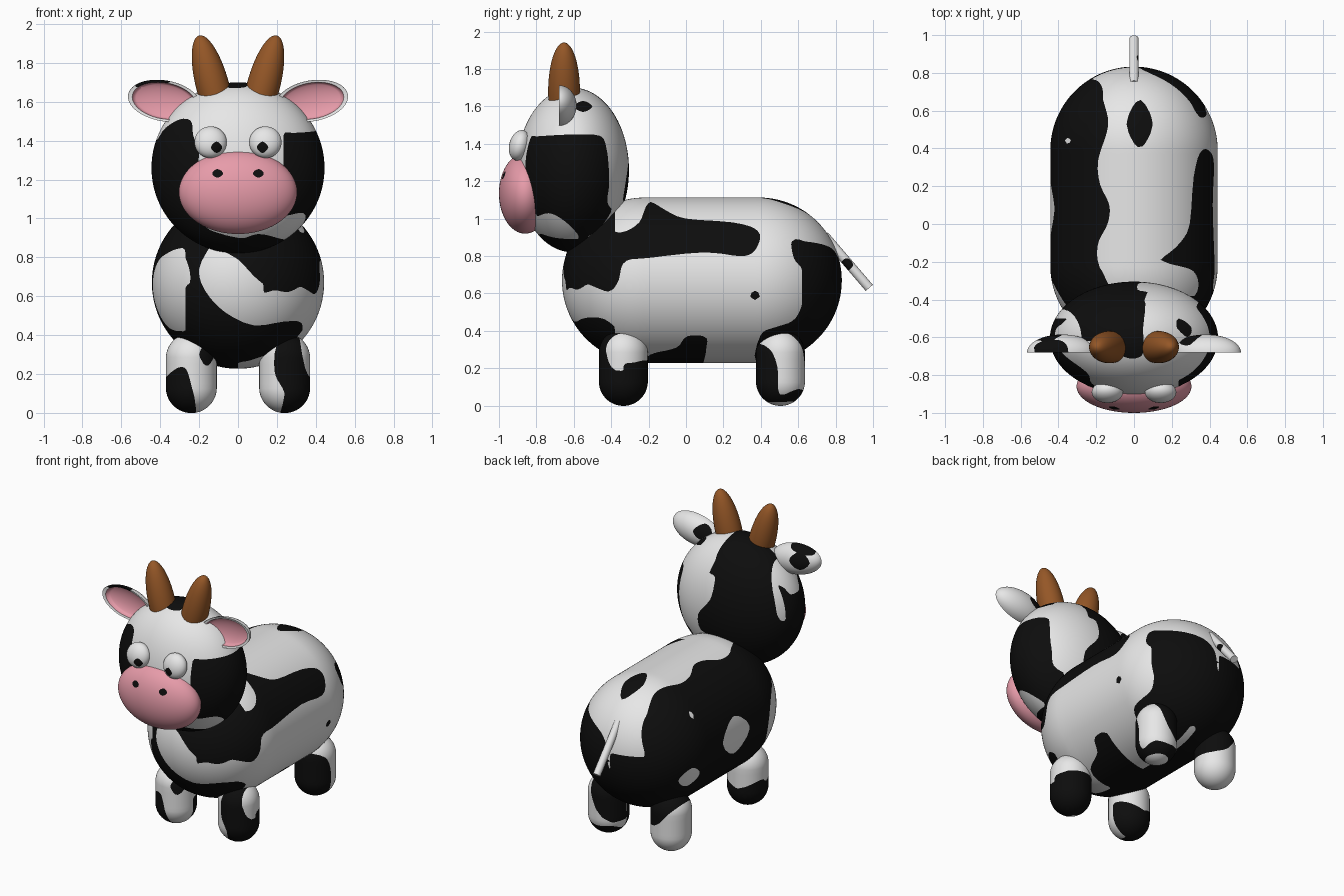
import bpy, bmesh, math
from mathutils import Matrix, Vector

if "Cube" in bpy.data.objects:
    bpy.data.objects.remove(bpy.data.objects["Cube"])


def material(name, rgb):
    m = bpy.data.materials.new(name)
    m.diffuse_color = (*rgb, 1)
    m.use_nodes = True
    m.node_tree.nodes["Principled BSDF"].inputs["Base Color"].default_value = m.diffuse_color
    return m


WHITE = material("white hide", (0.8, 0.8, 0.8))
BLACK = material("black", (0.004, 0.004, 0.004))
PINK = material("pink skin", (0.80, 0.33, 0.40))
HORN = material("brown horn", (0.30, 0.095, 0.02))

# view: the two drawing axes, the masking axis and the side that is painted
VIEWS = {"R": (1, 2, 0, 1), "L": (1, 2, 0, -1), "F": (0, 2, 1, -1),
         "B": (0, 2, 1, 1), "T": (0, 1, 2, 1)}


def rounded(pts, sub=3):
    """Closed Catmull-Rom curve through the points, as a list of segments."""
    out, n = [], len(pts)
    for i in range(n):
        a, b, c, d = (Vector(pts[(i + k) % n]) for k in (-1, 0, 1, 2))
        for s in range(sub):
            t = s / sub
            out.append(0.5 * (2 * b + (c - a) * t + (2 * a - 5 * b + 4 * c - d) * t * t
                              + (3 * b - a - 3 * c + d) * t ** 3))
    return [(p.x, p.y, q.x, q.y) for p, q in zip(out, out[1:] + out[:1])]


def oval(u, v, ru, rv):
    return [(u - ru, v), (u, v + rv), (u + ru, v), (u, v - rv)]


def signed_distance(segs, box, u, v):
    if not (box[0] < u < box[1] and box[2] < v < box[3]):
        return -0.05
    best, inside = 9, False
    for a, b, c, e in segs:
        dx, dy = c - a, e - b
        t = max(0, min(1, ((u - a) * dx + (v - b) * dy) / (dx * dx + dy * dy)))
        best = min(best, (u - a - t * dx) ** 2 + (v - b - t * dy) ** 2)
        if (b > v) != (e > v) and u < a + (v - b) * dx / dy:
            inside = not inside
    return math.sqrt(best) if inside else -math.sqrt(best)


def paint(bm, patches):
    """Cut the outlines of the patches into the mesh and blacken their inside."""
    ready = []
    for view, limit, pts, *ink in patches:
        s = rounded(pts)
        us, vs = [q[0] for q in s], [q[1] for q in s]
        box = (min(us) - .05, max(us) + .05, min(vs) - .05, max(vs) + .05)
        ready.append((VIEWS[view], limit, s, box, not ink))

    def field(p):
        val = -0.05
        for (i, j, k, side), limit, s, box, black in ready:
            g = side * (p[k] - limit)
            if g > -0.05:
                g = min(g, signed_distance(s, box, p[i], p[j]))
            val = max(val, g) if black else min(val, -g)
        return val if abs(val) > 1e-5 else 1e-5

    vals = {v: field(v.co) for v in bm.verts}
    cuts = []
    for e in list(bm.edges):
        a, b = e.verts
        fa, fb = vals[a], vals[b]
        if fa * fb < 0:
            t = max(.02, min(.98, fa / (fa - fb)))
            cuts.append(bmesh.utils.edge_split(e, a, t)[1])
    if cuts:
        bmesh.ops.connect_verts(bm, verts=cuts)
    for f in bm.faces:
        if f.material_index == 0 and max((vals.get(v, 0) for v in f.verts), key=abs) > 0:
            f.material_index = 1


def finish(name, bm, mats, patches=()):
    if patches:
        paint(bm, patches)
    me = bpy.data.meshes.new(name)
    bm.to_mesh(me)
    bm.free()
    for m in mats:
        me.materials.append(m)
    ob = bpy.data.objects.new(name, me)
    bpy.context.collection.objects.link(ob)
    bpy.ops.object.select_all(action='DESELECT')
    ob.select_set(True)
    bpy.context.view_layer.objects.active = ob
    bpy.ops.object.shade_smooth_by_angle(angle=math.radians(50))


def ellipsoid(centre, radii, rot=Matrix(), u=64, v=32):
    bm = bmesh.new()
    bmesh.ops.create_uvsphere(bm, u_segments=u, v_segments=v, radius=1)
    bm.transform(Matrix.Translation(centre) @ rot @ Matrix.Diagonal((*radii, 1)))
    return bm


def slice_z(bm, half, step):
    for i in range(1, int(2 * half / step)):
        bmesh.ops.bisect_plane(bm, geom=bm.verts[:] + bm.edges[:] + bm.faces[:],
                               plane_co=(0, 0, -half + i * step), plane_no=(0, 0, 1))


def capsule(centre, r, half, rot=Matrix(), u=64, v=33, step=0.02):
    """Sphere pulled apart at its middle; half = half the straight length."""
    bm = ellipsoid((0, 0, 0), (r, r, r), u=u, v=v)
    for p in bm.verts:
        p.co.z += math.copysign(half, p.co.z)
    slice_z(bm, half, step)
    bm.transform(Matrix.Translation(centre) @ rot)
    return bm


# body with hide patches
side = [
    ("R", .13, [(-.70, .60), (-.58, .66), (-.5, .64), (-.41, .61), (-.36, .67), (-.33, .77),
                (-.2, .79), (.1, .82), (.32, .80), (.39, .87), (.38, .94), (.25, .98), (0, 1.0),
                (-.1, 1.04), (-.19, 1.09), (-.22, 1.05), (-.25, .98), (-.33, .93), (-.42, .94),
                (-.5, 1.05), (-.7, .95)]),
    ("R", 0, [(-.2, .2), (-.2, .27), (-.05, .31), (0, .37), (.1, .37), (.11, .32), (.06, .2)]),
    ("R", 0, oval(.37, .59, .03, .025)),
    ("L", 0, [(-.5, .72), (.9, .72), (.8, .3), (.5, .15), (-.4, .15), (-.5, .4)]),
]
front = [
    ("F", -.38, [(-.14, .9), (0, .79), (.12, .67), (.25, .62), (.35, .66), (.5, .63), (.5, 1.0),
                 (.2, 1.2), (-.1, 1.2)]),
    ("F", -.38, [(-.5, .75), (-.42, .78), (-.37, .81), (-.3, .84), (-.25, .74), (-.25, .63),
                 (-.28, .53), (-.34, .42), (-.3, .36), (-.15, .3), (0, .26), (.15, .3), (.3, .36),
                 (.33, .46), (.24, .47), (.08, .45), (-.07, .52), (-.17, .63), (-.2, .74),
                 (-.14, .86), (-.1, .9), (-.1, 1.2), (-.5, 1.1)]),
]
rear = [
    ("R", .05, [(.57, .89), (.68, .86), (.76, .82), (.9, .7), (.9, .3), (.6, .2), (.38, .22),
                (.4, .38), (.48, .42), (.58, .46), (.63, .57), (.65, .7), (.58, .78)]),
    ("B", .62, [(-.5, 1.0), (-.2, 1.0), (-.17, .9), (-.23, .7), (-.15, .58), (0, .6), (.03, .75),
                (.1, .83), (.25, .87), (.38, .88), (.5, .85), (.5, .4), (.3, .2), (-.5, .2)]),
    ("T", .67, [(-.23, .78), (-.15, .61), (-.14, .5), (-.19, .34), (-.18, .21), (-.13, .1),
                (-.14, 0), (-.19, -.1), (-.19, -.21), (-.15, -.29), (-.1, -.5), (-.5, -.5),
                (-.6, 0), (-.6, .5), (-.45, .85)]),
    ("T", .67, oval(.03, .53, .07, .13)),
]
white_spots = [
    ("L", -.27, [(-.6, .45), (-.45, .42), (-.33, .45), (-.28, .6), (-.32, .75), (-.42, .82),
                 (-.55, .82)], "white"),
    ("L", -.2, oval(.08, .68, .15, .13), "white"),
    ("L", -.2, oval(.53, .55, .08, .07), "white"),
    ("T", .7, oval(-.35, .44, .018, .018), "white"),
]
finish("body", capsule((0, .085, .67), .443, .305, Matrix.Rotation(math.pi / 2, 4, 'X'),
                       u=128, v=65), [WHITE, BLACK], side + front + rear + white_spots)

# head
head = [
    ("R", .235, [(-.95, 1.42), (-.8, 1.44), (-.5, 1.45), (-.43, 1.40), (-.41, 1.2), (-.42, 1.08),
                 (-.36, 1.0), (-.4, .8), (-.7, .8), (-.62, .88), (-.57, .9), (-.64, .98),
                 (-.73, 1.03), (-.82, 1.01), (-.95, 1.05)]),
    ("F", -.5, [(-.5, 1.38), (-.42, 1.4), (-.38, 1.46), (-.3, 1.51), (-.24, 1.5), (-.23, 1.42),
                (-.2, 1.36), (-.21, 1.2), (-.2, .98), (0, .9), (.1, .92), (.2, .9), (.3, .85),
                (0, .7), (-.5, .8)]),
    ("B", -.62, [(-.1, 1.75), (.03, 1.72), (.06, 1.6), (.02, 1.5), (.03, 1.35), (.13, 1.22),
                 (.12, 1.1), (0, 1.08), (-.06, .9), (0, .8), (-.5, .8), (-.5, 1.2), (-.4, 1.25),
                 (-.36, 1.4), (-.28, 1.6), (-.2, 1.72)]),
    ("T", 1.5, [(-.2, -.3), (.07, -.3), (.04, -.45), (.05, -.6), (.04, -.7), (-.06, -.7),
                (-.08, -.6), (-.2, -.5)]),
    ("R", .1, oval(-.55, 1.6, .05, .03)),
]
finish("head", ellipsoid((0, -.605, 1.26), (.445, .3, .44), u=128, v=64), [WHITE, BLACK], head)

# muzzle with nostrils
finish("muzzle", ellipsoid((0, -.86, 1.135), (.304, .14, .215), u=128, v=64), [PINK, BLACK],
       [("F", -.9, oval(s * .105, 1.232, .03, .023)) for s in (-1, 1)])

# legs, each with its own patches
legs = {
    "front_right_leg": (.24, -.335, [
        ("R", .3, [(-.5, .33), (-.43, .25), (-.36, .18), (-.2, .2), (-.15, .1), (-.2, -.1),
                   (-.5, -.1)]),
        ("F", -.335, [(.2, .35), (.3, .42), (.33, .3), (.36, .19), (.42, .17), (.4, -.05),
                      (.22, -.05), (.24, .1), (.19, .2)]),
        ("B", -.335, [(.05, .22), (.45, .2), (.45, -.1), (.05, -.1)])]),
    "front_left_leg": (-.24, -.335, [
        ("F", -.335, [(-.4, .13), (-.33, .22), (-.27, .23), (-.24, .14), (-.22, .05),
                      (-.23, -.05), (-.4, -.05)]),
        ("F", -.335, oval(-.16, .3, .04, .06)),
        ("B", -.335, [(-.4, .2), (-.25, .15), (-.05, .2), (-.05, -.1), (-.4, -.1)])]),
    "rear_right_leg": (.24, .505, [
        ("R", .1, [(.36, .32), (.45, .3), (.49, .2), (.5, .06), (.6, .09), (.65, .06),
                   (.62, .03), (.5, .02), (.4, .03), (.33, .1)]),
        ("B", .5, [(.05, .42), (.3, .42), (.25, .2), (.1, .12)])]),
    "rear_left_leg": (-.24, .505, [
        ("B", .4, [(-.4, .45), (-.05, .45), (-.05, .2), (-.2, .2), (-.3, .3)])]),
}
for name, (x, y, spots) in legs.items():
    finish(name, capsule((x, y, .205), .131, .075), [WHITE, BLACK], spots)

for s, label in ((-1, "left"), (1, "right")):
    # horn
    finish(label + "_horn", ellipsoid((s * .13, -.652, 1.68), (.085, .085, .27),
                                      Matrix.Rotation(s * math.radians(15), 4, 'Y')), [HORN])
    # eye with pupil
    finish(label + "_eye", ellipsoid((s * .141, -.89, 1.392), (.083, .055, .083),
                                     Matrix.Rotation(math.radians(-15), 4, 'X')),
           [WHITE, BLACK], [("F", -.88, oval(.008 + s * .118, 1.366, .03, .03))])
    # ear: half ellipsoid whose front is pushed in to a pink bowl
    bm = ellipsoid((0, 0, 0), (1, 1, 1))
    for f in bm.faces:
        c = f.calc_center_median()
        if c.z > 0 and math.hypot(c.x, c.y) < .88:
            f.material_index = 2
    for v in bm.verts:
        if v.co.z > 0:
            v.co.z *= -.55 if math.hypot(v.co.x, v.co.y) < .86 else -.1
    bm.transform(Matrix.Translation((s * .38, -.68, 1.605))
                 @ Matrix.Rotation(-s * math.radians(10), 4, 'Y')
                 @ Matrix.Rotation(math.pi / 2, 4, 'X') @ Matrix.Diagonal((.188, .105, .095, 1)))
    spots = [("B", -.66, oval(.3, 1.63, .06, .05))] if s > 0 else [
        ("B", -.9, [(-.53, 1.68), (-.45, 1.76), (-.34, 1.73), (-.37, 1.69), (-.45, 1.68)]),
        ("B", -.66, oval(-.45, 1.63, .07, .06))]
    finish(label + "_ear", bm, [WHITE, BLACK, PINK], spots)

# tail
start, end = Vector((0, .74, .91)), Vector((0, .98, .63))
bm = bmesh.new()
length = (end - start).length
bmesh.ops.create_cone(bm, cap_ends=True, segments=32, radius1=.025, radius2=.025, depth=length)
slice_z(bm, length / 2, .02)
bm.transform(Matrix.Translation((start + end) / 2)
             @ (end - start).to_track_quat('Z', 'Y').to_matrix().to_4x4())
finish("tail", bm, [WHITE, BLACK], [("R", 0, oval(.86, .755, .035, .035))])
